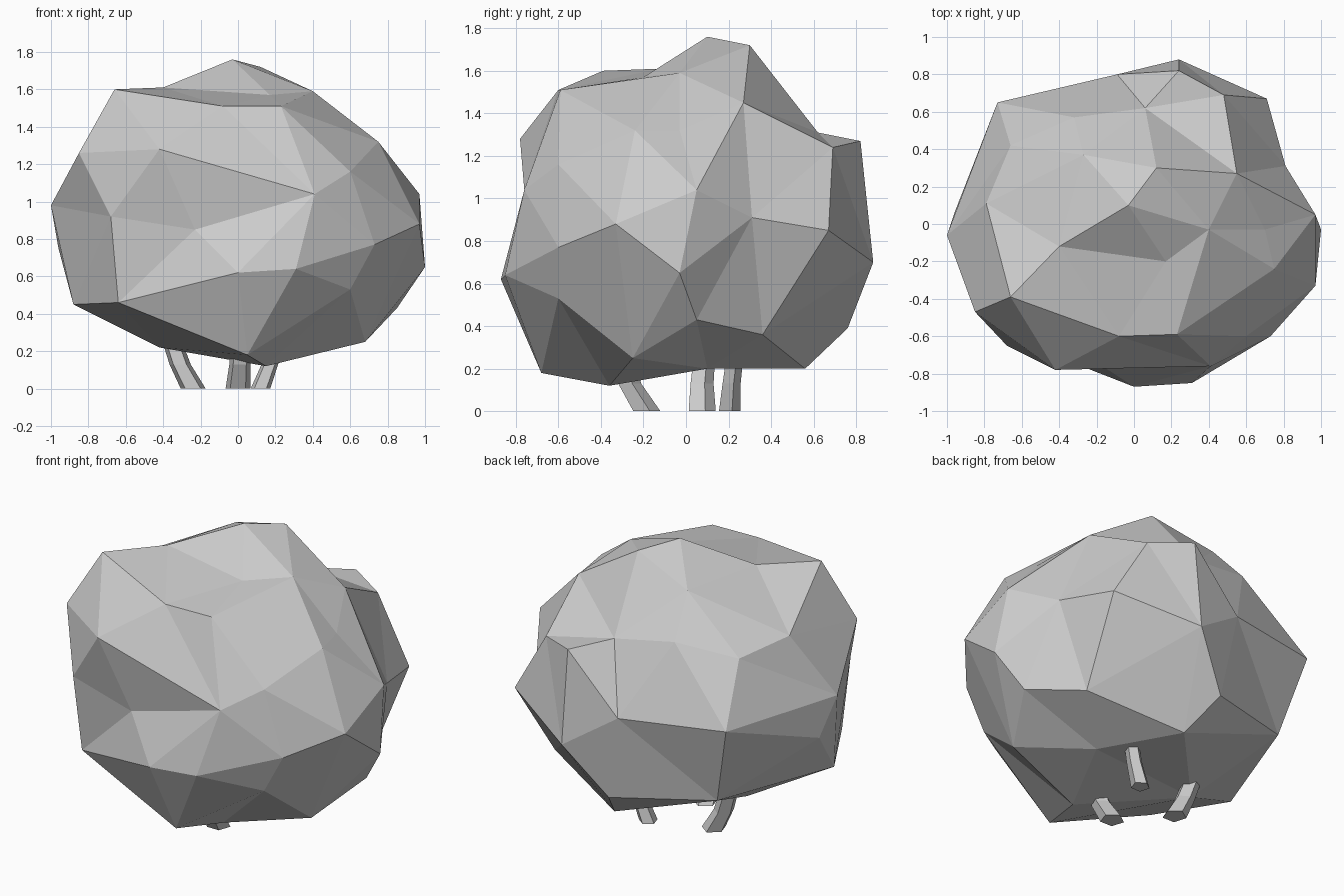
import bpy, bmesh, math
from mathutils import Vector

grey = bpy.data.materials.new("plain grey")
grey.diffuse_color = (0.6, 0.6, 0.6, 1)


def add_object(name, bm):
    bmesh.ops.recalc_face_normals(bm, faces=bm.faces)
    mesh = bpy.data.meshes.new(name)
    bm.to_mesh(mesh)
    bm.free()
    mesh.materials.append(grey)
    obj = bpy.data.objects.new(name, mesh)
    bpy.context.collection.objects.link(obj)
    return obj


# Foliage: knobs and dents, skinned by wrapping a ball and pulling it to them
knobs = [
    # crown
    (-.03, .10, 1.76), (.12, .30, 1.72), (.17, -.20, 1.57), (-.40, -.12, 1.61),
    (-.66, -.39, 1.60), (-.08, -.60, 1.51), (.23, -.59, 1.51), (.40, -.03, 1.59),
    (.55, .27, 1.45), (-.27, .37, 1.60), (-.66, .42, 1.30), (-.79, .11, 1.36),
    # shoulders
    (-.85, -.47, 1.26), (-.42, -.78, 1.28), (.41, -.76, 1.04), (.60, -.60, 1.16),
    (.75, -.24, 1.32), (.70, -.03, 1.32), (.48, .69, 1.24), (.24, .82, 1.27),
    (.06, .62, 1.31), (-.32, .57, 1.37),
    # waist
    (.97, .05, 1.04), (.97, -.33, .88), (1.0, -.03, .65), (.73, -.60, .77),
    (.81, .31, .91), (.71, .67, .85), (.24, .88, .70), (-.09, .80, .92),
    (-.73, .65, .95), (-.96, .06, .75), (-1.0, -.06, .98), (-.68, -.65, .92),
    (-.23, -.72, .85), (0, -.87, .62), (.31, -.85, .64),
    # underside
    (.60, -.60, .53), (.68, -.25, .25), (.85, .05, .43), (.65, .36, .36),
    (0, .76, .39), (-.60, .55, .45), (-.88, -.20, .45), (-.64, -.62, .46),
    (.05, -.68, .18), (.15, -.36, .12), (-.42, 0, .22), (.10, .56, .20),
    (.36, .10, .20),
]
centre = Vector((0, 0, 0.85))
bm = bmesh.new()
verts = [bm.verts.new((Vector(k) - centre).normalized()) for k in knobs]
bmesh.ops.convex_hull(bm, input=verts)
for v, k in zip(verts, knobs):
    v.co = k
add_object("foliage", bm)


# Stems: bent, tapering, five-sided, spreading upward into the foliage
def stem(name, path, radius):
    bm = bmesh.new()
    rings = []
    for i, p in enumerate(path):
        r = radius * (1 - 0.15 * i)
        rings.append([bm.verts.new((p[0] + r * math.cos(a), p[1] + r * math.sin(a), p[2]))
                      for a in (math.tau * s / 5 + 0.3 for s in range(5))])
    for lo, hi in zip(rings, rings[1:]):
        for s in range(5):
            t = (s + 1) % 5
            bm.faces.new((lo[s], lo[t], hi[t], hi[s]))
    bm.faces.new(rings[0])
    bm.faces.new(rings[-1])
    add_object(name, bm)


stem("left_stem", [(-.24, .07, 0), (-.31, .07, .13), (-.42, .10, .45)], .07)
stem("front_stem", [(0, -.19, 0), (.01, -.27, .13), (.02, -.36, .45)], .07)
stem("back_stem", [(.12, .20, 0), (.17, .21, .13), (.27, .25, .45)], .055)
